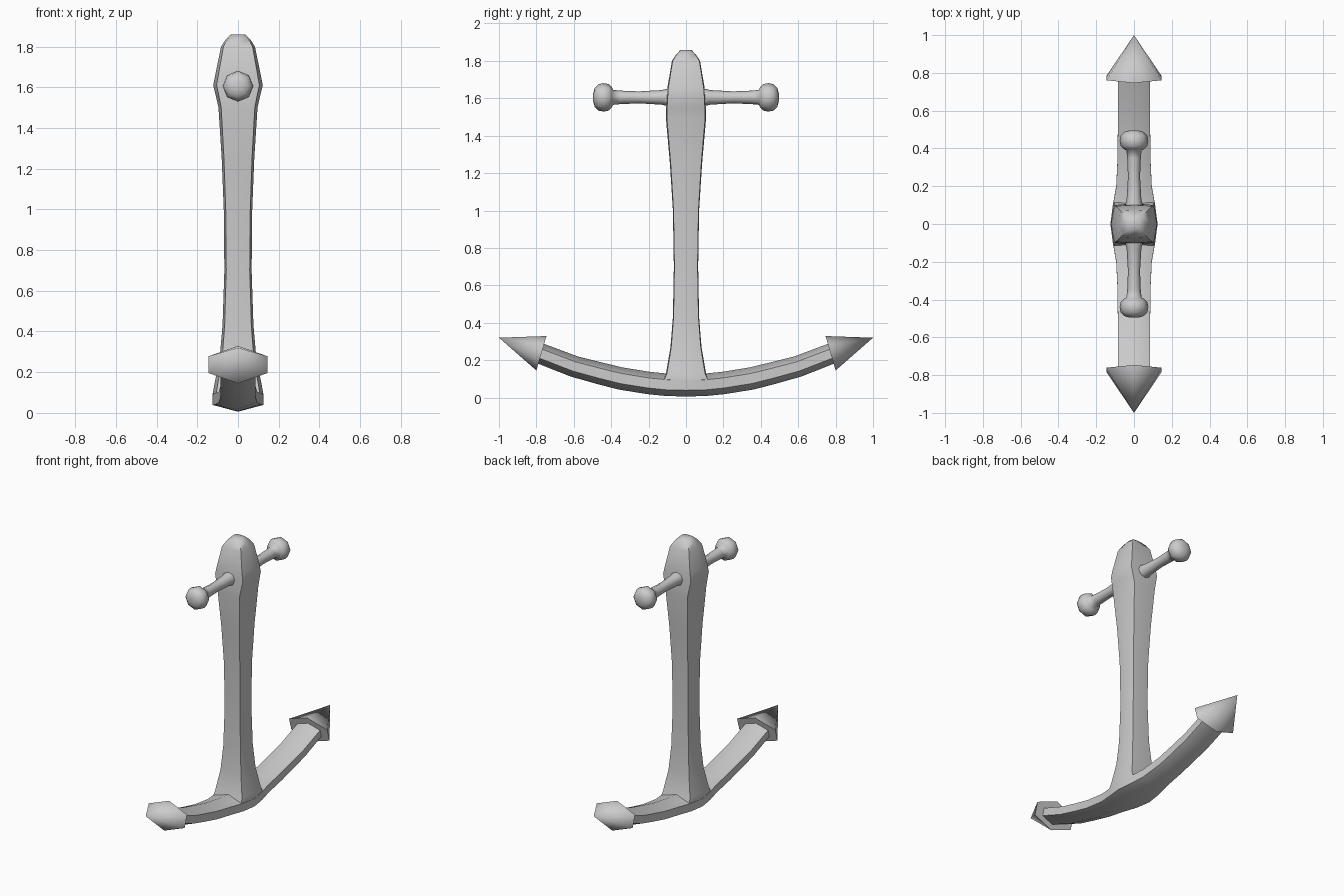
import bpy, bmesh, math
from mathutils import Vector

if "Cube" in bpy.data.objects:
    bpy.data.objects.remove(bpy.data.objects["Cube"])


def loft(name, rings, angle=50):
    """Skin a list of equal-length point rings, with closed ends."""
    bm = bmesh.new()
    loops = [[bm.verts.new(p) for p in ring] for ring in rings]
    n = len(loops[0])
    for a, b in zip(loops, loops[1:]):
        for i in range(n):
            j = (i + 1) % n
            bm.faces.new((a[i], a[j], b[j], b[i]))
    bm.faces.new(loops[0])
    bm.faces.new(loops[-1])
    bmesh.ops.remove_doubles(bm, verts=bm.verts, dist=0.0005)
    bmesh.ops.recalc_face_normals(bm, faces=bm.faces)
    me = bpy.data.meshes.new(name)
    bm.to_mesh(me)
    bm.free()
    ob = bpy.data.objects.new(name, me)
    bpy.context.collection.objects.link(ob)
    bpy.ops.object.select_all(action='DESELECT')
    ob.select_set(True)
    bpy.context.view_layer.objects.active = ob
    bpy.ops.object.shade_smooth_by_angle(angle=math.radians(angle))
    return ob


# Shank: squarish eight-sided column (z, half width x, half width y)
shank = [(0.05, .122, .13), (0.09, .125, .125), (0.13, .118, .107), (0.27, .09, .083),
         (0.43, .076, .07), (0.7, .067, .065), (1.0, .07, .07), (1.25, .08, .086),
         (1.5, .096, .108), (1.55, .107, .106), (1.61, .122, .103), (1.66, .112, .099),
         (1.8, .083, .075), (1.835, .06, .052), (1.858, .036, .03)]
section = [(1, 0), (.86, .95), (0, 1), (-.86, .95), (-1, 0), (-.86, -.95), (0, -1), (.86, -.95)]
loft("shank", [[(x * a, y * b, z) for x, y in section] for z, a, b in shank], 60)

# Curved arms: six-sided section swept along y (y, z centre, half width, half height)
half = [(0, .066, .125, .060), (.1, .068, .112, .060), (.2, .078, .094, .060),
        (.35, .102, .087, .060), (.47, .132, .086, .059), (.6, .167, .086, .057),
        (.79, .24, .086, .055)]
path = [(-y, z, w, h) for y, z, w, h in reversed(half[1:])] + half
hexagon = [(0, 1), (1, .45), (1, -.45), (0, -1), (-1, -.45), (-1, .45)]
rings = []
for y, z, w, h in path:
    t = math.atan(0.5 * y) if abs(y) < .5 else math.copysign(.34, y)
    rings.append([(u * w, y - v * h * math.sin(t), z + v * h * math.cos(t)) for u, v in hexagon])
loft("arms", rings, 60)

# Pointed flukes and the cross stock, one per side
stock = [(.0, .05), (.1, .046), (.13, .039), (.25, .032), (.35, .036), (.39, .04),
         (.397, .055), (.413, .071), (.44, .076), (.468, .071), (.488, .05), (.496, .022)]
for s, side in ((1, "back"), (-1, "front")):
    base = [(u * .145, s * (.773 - v * .027), .237 + v * .092) for u, v in hexagon]
    tip = [(0, s * 1.0, .32)] * 6
    # a point fan is easier than a loft for the tip
    bm = bmesh.new()
    ring = [bm.verts.new(p) for p in base]
    apex = bm.verts.new(tip[0])
    for i in range(6):
        bm.faces.new((ring[i], ring[(i + 1) % 6], apex))
    bm.faces.new(ring)
    bmesh.ops.recalc_face_normals(bm, faces=bm.faces)
    me = bpy.data.meshes.new(side + "_fluke")
    bm.to_mesh(me)
    bm.free()
    ob = bpy.data.objects.new(side + "_fluke", me)
    bpy.context.collection.objects.link(ob)
    bpy.ops.object.select_all(action='DESELECT')
    ob.select_set(True)
    bpy.context.view_layer.objects.active = ob
    bpy.ops.object.shade_smooth_by_angle(angle=math.radians(65))

    loft(side + "_stock", [[(r * math.cos(k * math.pi / 4), s * y, 1.605 + r * math.sin(k * math.pi / 4))
                            for k in range(8)] for y, r in stock], 60)
